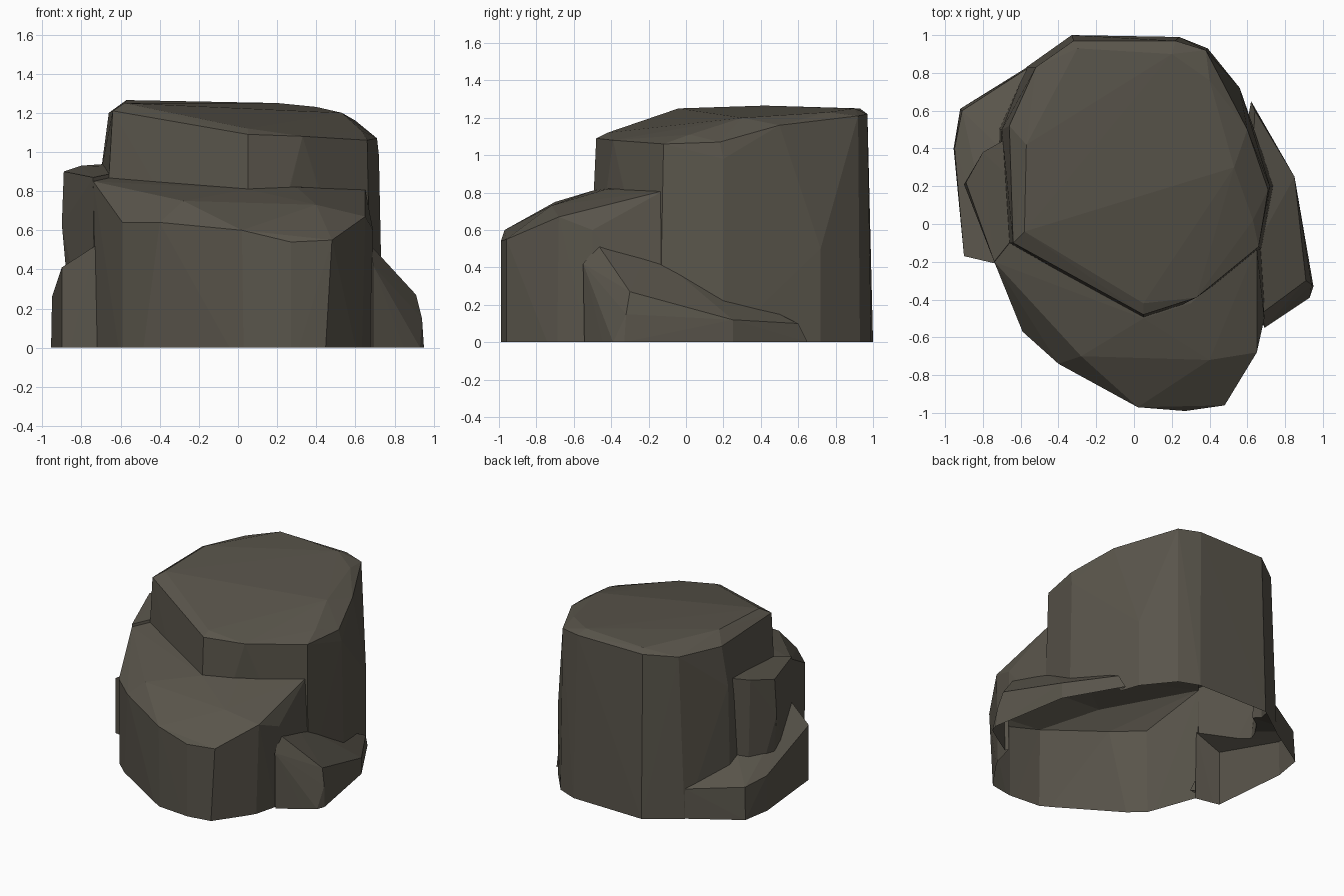
import bpy
import bmesh
from mathutils import Vector

default_cube = bpy.data.objects.get("Cube")
if default_cube:
    bpy.data.objects.remove(default_cube, do_unlink=True)


def make_material(name, colour):
    material = bpy.data.materials.new(name)
    material.use_nodes = True
    material.diffuse_color = colour
    shader = next(n for n in material.node_tree.nodes if n.type == 'BSDF_PRINCIPLED')
    shader.inputs["Base Color"].default_value = colour
    shader.inputs["Roughness"].default_value = 0.9
    return material


stone = make_material("dark brown stone", (0.1, 0.09, 0.07, 1))


def boulder(name, base, upper, depth):
    """Faceted convex chunk: ground outline sunk below z = 0, plus upper corner points."""
    bm = bmesh.new()
    for x, y in base:
        bm.verts.new((x, y, 0))
        bm.verts.new((x, y, -depth))
    for corner in upper:
        bm.verts.new(corner)
    result = bmesh.ops.convex_hull(bm, input=bm.verts[:])
    unused = set(result["geom_interior"]) | set(result["geom_unused"])
    bmesh.ops.delete(bm, geom=[v for v in unused if isinstance(v, bmesh.types.BMVert)],
                     context='VERTS')
    bmesh.ops.recalc_face_normals(bm, faces=bm.faces[:])
    mesh = bpy.data.meshes.new(name)
    bm.to_mesh(mesh)
    bm.free()
    mesh.materials.append(stone)
    chunk = bpy.data.objects.new(name, mesh)
    bpy.context.scene.collection.objects.link(chunk)
    return chunk


# Tall column with a sloping, bevelled cap
column_rim = [
    (0.05, -0.48, 1.09), (0.33, -0.39, 1.08), (0.66, -0.12, 1.06), (0.71, 0.18, 1.07),
    (0.6, 0.5, 1.16), (0.38, 0.92, 1.21), (0.22, 0.97, 1.22), (-0.32, 0.97, 1.22),
    (-0.52, 0.83, 1.2), (-0.66, 0.52, 1.2), (-0.64, -0.1, 1.21),
]
column_cap = [
    (0.05, -0.42, 1.12), (-0.58, -0.04, 1.25), (-0.57, 0.42, 1.265), (-0.3, 0.93, 1.25),
    (0.2, 0.9, 1.25), (0.4, 0.76, 1.23), (0.53, 0.3, 1.2), (0.63, 0.02, 1.11),
]
column_waist = [(0.72, 0.2, 0.98), (0.72, 0.2, 0.5), (-0.7, 0.5, 0.9), (0.56, 0.72, 0.5)]
column_base = [
    (0.05, -0.53), (0.68, -0.14), (0.74, 0.2), (0.56, 0.72), (0.39, 0.93), (0.24, 0.99),
    (-0.33, 1), (-0.57, 0.83), (-0.72, 0.5), (-0.71, -0.1),
]
rock = boulder("rock", column_base, column_rim + column_cap + column_waist, 0.1)

# Broad front ledge
ledge_base = [
    (-0.72, -0.2), (-0.59, -0.56), (-0.5, -0.64), (0.03, -0.97), (0.27, -0.99),
    (0.44, -0.96), (0.63, -0.69), (0.68, -0.5), (0.68, 0),
]
ledge_top = [
    (-0.74, -0.2, 0.85), (-0.68, 0.1, 0.9), (-0.59, -0.57, 0.64), (-0.4, -0.74, 0.64),
    (-0.28, -0.7, 0.75), (0.02, -0.97, 0.6), (0.27, -0.99, 0.54), (0.48, -0.96, 0.55),
    (0.4, -0.72, 0.73), (0.65, -0.68, 0.67), (0.69, -0.5, 0.6), (0.65, -0.12, 0.81),
    (0.3, -0.42, 0.82), (0.05, -0.5, 0.81),
]
ledge = boulder("front_ledge", ledge_base, ledge_top, 0.13)

# Narrow shoulder high on the -x side
shoulder_base = [(-0.73, -0.19), (-0.82, 0.2), (-0.76, 0.36), (-0.6, 0.45), (-0.5, 0)]
shoulder_top = [
    (-0.89, 0.22, 0.9), (-0.9, 0.21, 0.63), (-0.88, 0.2, 0.41), (-0.8, 0.38, 0.93),
    (-0.66, 0.46, 0.94), (-0.74, -0.2, 0.87), (-0.5, 0.1, 0.92),
]
shoulder = boulder("side_shoulder", shoulder_base, shoulder_top, 0.16)

# Low foot on the -x side
low_foot_base = [(-0.9, -0.17), (-0.71, -0.21), (-0.955, 0.4), (-0.92, 0.61), (-0.55, 0.84),
                 (-0.4, 0.3)]
low_foot_top = [
    (-0.9, -0.17, 0.41), (-0.73, -0.21, 0.52), (-0.95, 0.4, 0.26), (-0.91, 0.6, 0.24),
    (-0.57, 0.82, 0.22), (-0.6, 0.3, 0.42),
]
low_foot = boulder("low_foot", low_foot_base, low_foot_top, 0.19)

# Wedge leaning on the +x side
wedge_base = [(0.69, -0.54), (0.93, -0.39), (0.95, -0.33), (0.85, 0.25), (0.62, 0.65),
              (0.5, 0)]
wedge_top = [
    (0.69, -0.55, 0.42), (0.68, -0.47, 0.52), (0.91, -0.3, 0.27), (0.94, -0.32, 0.15),
    (0.85, 0.25, 0.12), (0.64, 0.6, 0.1), (0.6, -0.2, 0.5),
]
wedge = boulder("side_wedge", wedge_base, wedge_top, 0.22)

# Fuse all chunks into one shell
chunks = [ledge, shoulder, low_foot, wedge]
for chunk in chunks:
    union = rock.modifiers.new("fuse " + chunk.name, 'BOOLEAN')
    union.operation = 'UNION'
    union.solver = 'EXACT'
    union.object = chunk
bpy.context.view_layer.update()
fused = bpy.data.meshes.new_from_object(
    rock.evaluated_get(bpy.context.evaluated_depsgraph_get()))
rock.modifiers.clear()
rock.data = fused
for chunk in chunks:
    bpy.data.objects.remove(chunk, do_unlink=True)

# Trim at the ground, leaving the underside open
bm = bmesh.new()
bm.from_mesh(fused)
bmesh.ops.bisect_plane(bm, geom=bm.verts[:] + bm.edges[:] + bm.faces[:], plane_co=Vector(),
                       plane_no=(0, 0, -1), clear_outer=True)
for face in bm.faces:
    face.smooth = False
    face.material_index = 0
bm.to_mesh(fused)
bm.free()
